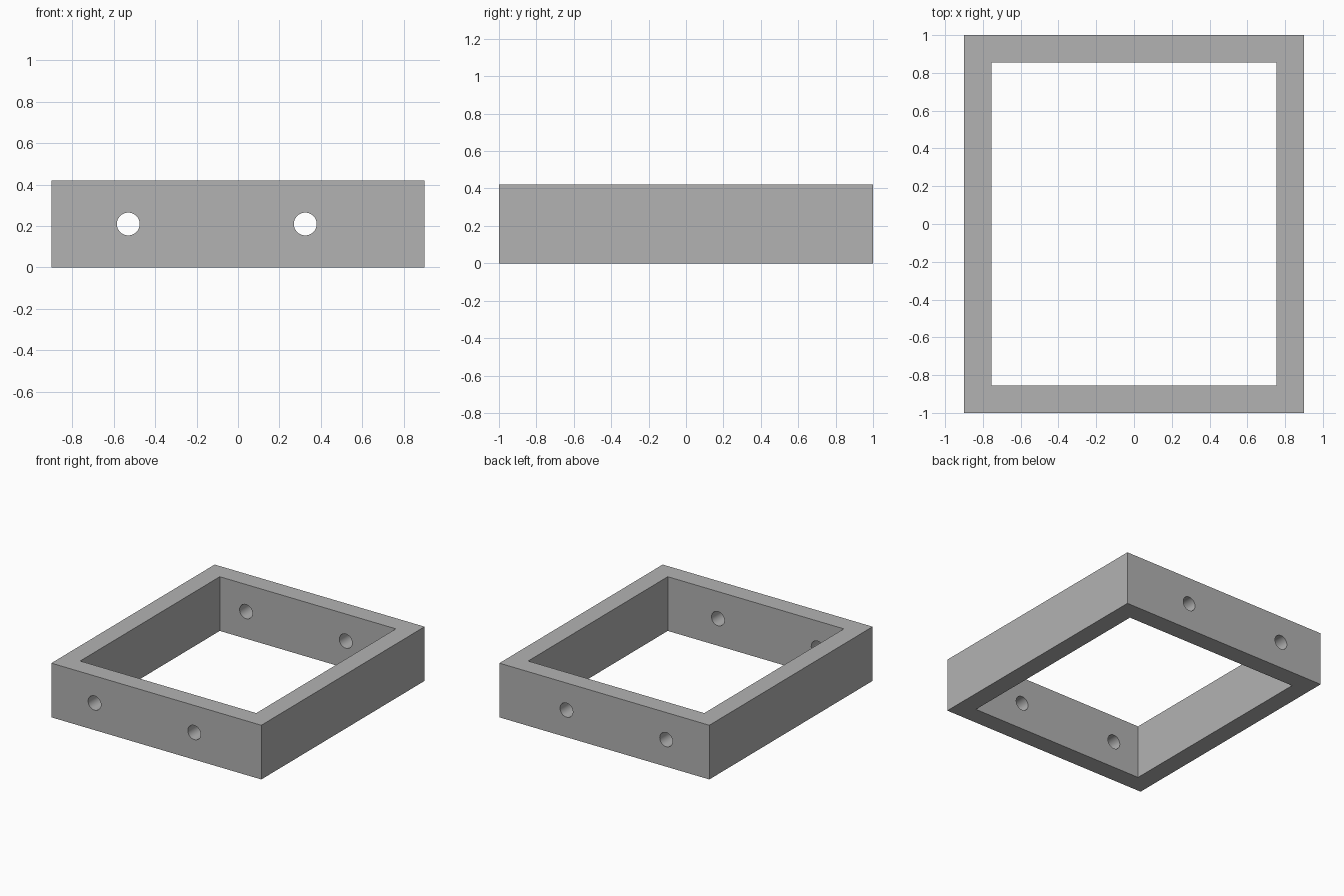
import bpy
import math

WIDTH, DEPTH, HEIGHT, WALL = 1.8, 2.0, 0.42, 0.145
HOLE_RADIUS = 0.055
HOLE_XS = (-0.53, 0.325)

cube = bpy.data.objects.get("Cube")
if cube:
    bpy.data.objects.remove(cube, do_unlink=True)

# Single grey finish
grey = bpy.data.materials.new("mid grey")
grey.use_nodes = True
color = (0.448, 0.448, 0.448, 1)
grey.diffuse_color = color
grey.node_tree.nodes["Principled BSDF"].inputs["Base Color"].default_value = color


def add_box(name, size):
    bpy.ops.mesh.primitive_cube_add(size=1, location=(0, 0, HEIGHT / 2))
    box = bpy.context.object
    box.name = name
    box.scale = size
    bpy.ops.object.transform_apply(location=False, rotation=False, scale=True)
    box.data.materials.append(grey)
    return box


def cut(target, cutter):
    cutter.hide_render = True
    mod = target.modifiers.new("cut", 'BOOLEAN')
    mod.operation = 'DIFFERENCE'
    mod.solver = 'EXACT'
    mod.object = cutter
    bpy.context.view_layer.objects.active = target
    bpy.ops.object.modifier_apply(modifier=mod.name)
    bpy.data.objects.remove(cutter, do_unlink=True)


# Rectangular frame, open at top and bottom
frame = add_box("rectangular_frame", (WIDTH, DEPTH, HEIGHT))
opening = add_box("opening_cutter",
                  (WIDTH - 2 * WALL, DEPTH - 2 * WALL, HEIGHT * 2))
cut(frame, opening)

# Round holes running through the front and back walls
for x in HOLE_XS:
    bpy.ops.mesh.primitive_cylinder_add(
        vertices=48, radius=HOLE_RADIUS, depth=DEPTH * 1.2,
        location=(x, 0, HEIGHT / 2), rotation=(math.pi / 2, 0, 0))
    drill = bpy.context.object
    drill.name = "hole_cutter"
    drill.data.materials.append(grey)
    cut(frame, drill)

# Smooth hole walls, crisp frame edges
bpy.ops.object.select_all(action='DESELECT')
frame.select_set(True)
bpy.context.view_layer.objects.active = frame
bpy.ops.object.shade_smooth_by_angle(angle=math.radians(30))
